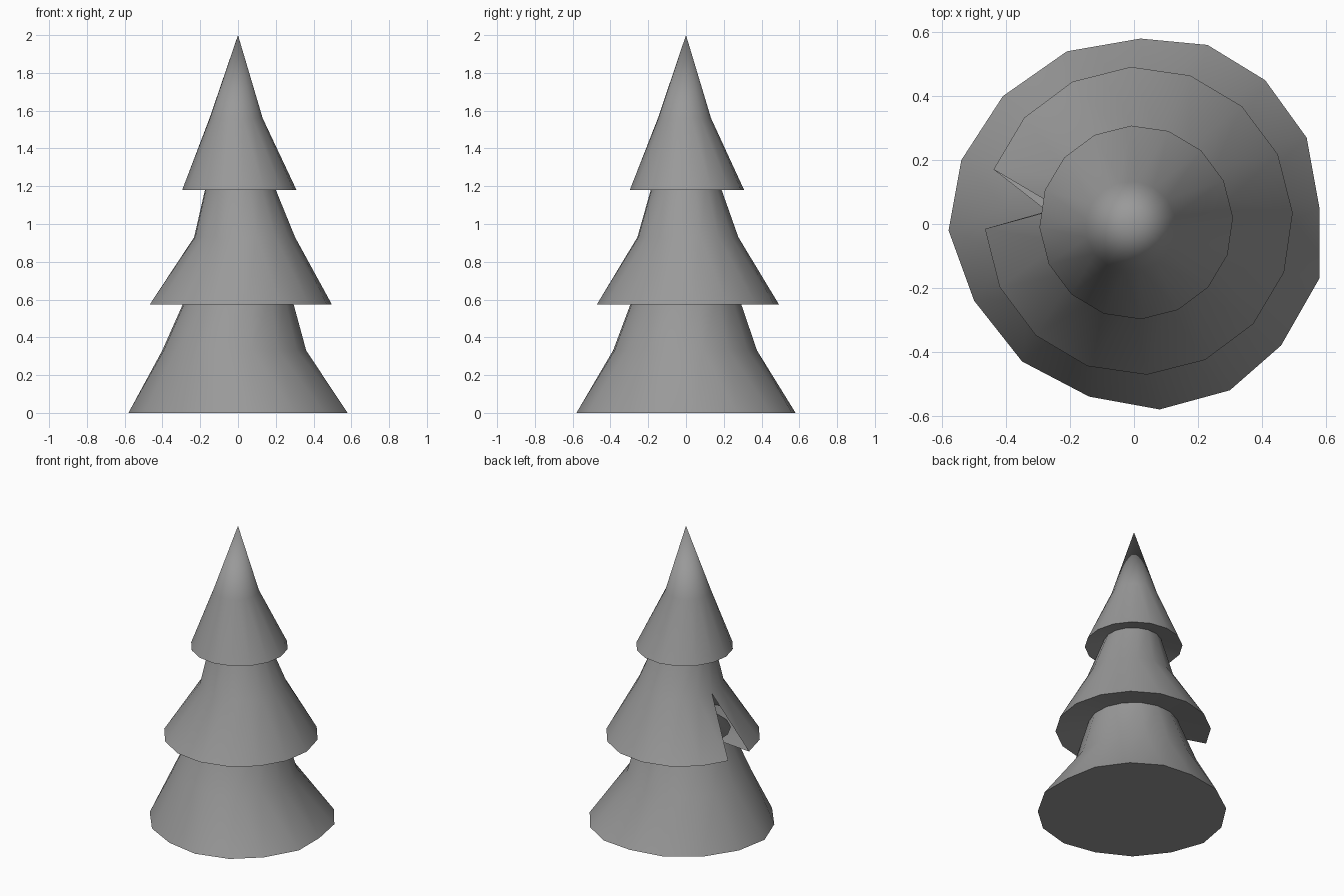
import bpy
import bmesh
import math

SIDES = 16
cube = bpy.data.objects.get("Cube")
if cube:
    bpy.data.objects.remove(cube, do_unlink=True)

grey = bpy.data.materials.new("plain_grey")
grey.use_nodes = True
colour = (0.32, 0.32, 0.32, 1)
grey.diffuse_color = colour
grey.node_tree.nodes["Principled BSDF"].inputs["Base Color"].default_value = colour


def circle(radius, z, centre=(0, 0), half_turn=True):
    """Points of a ring; inner rings sit half a step round from the rims."""
    points = []
    for i in range(SIDES):
        angle = math.radians(3) + math.tau * (i + 0.5 * half_turn) / SIDES
        points.append((centre[0] + radius * math.cos(angle),
                       centre[1] + radius * math.sin(angle), z))
    return points


def build_tier(name, rim, kink, top=None, apex=None, neck=None, gap=None):
    """A skirt of branches: underside or base, flared rim, bend, then neck or tip."""
    bm = bmesh.new()

    def add(points):
        return [bm.verts.new(p) for p in points]

    rim_v, kink_v = add(rim), add(kink)
    neck_v = add(neck) if neck else None
    top_v = add(top) if top else None
    tip = bm.verts.new(apex) if apex else None
    for i in range(SIDES):
        j = (i + 1) % SIDES
        # flared skirt
        if i != gap:
            bm.faces.new((rim_v[i], rim_v[j], kink_v[i]))
        bm.faces.new((rim_v[j], kink_v[j], kink_v[i]))
        # underside
        if neck_v:
            if i != gap:
                bm.faces.new((neck_v[i], rim_v[j], rim_v[i]))
            bm.faces.new((neck_v[i], neck_v[j], rim_v[j]))
        # steeper upper part
        if top_v:
            bm.faces.new((kink_v[i], kink_v[j], top_v[j], top_v[i]))
        else:
            bm.faces.new((kink_v[i], kink_v[j], tip))
    if not neck_v:
        bm.faces.new(rim_v[::-1])

    mesh = bpy.data.meshes.new(name)
    bm.to_mesh(mesh)
    bm.free()
    mesh.materials.append(grey)
    obj = bpy.data.objects.new(name, mesh)
    bpy.context.collection.objects.link(obj)
    bpy.ops.object.select_all(action="DESELECT")
    obj.select_set(True)
    bpy.context.view_layer.objects.active = obj
    bpy.ops.object.shade_smooth_by_angle(angle=math.radians(40))
    return obj


# Uneven outline of the base
base_outline = [
    (.58, .05), (.54, .27), (.41, .45), (.23, .56),
    (.02, .58), (-.21, .54), (-.41, .4), (-.54, .2),
    (-.58, -.02), (-.5, -.24), (-.35, -.43), (-.14, -.54),
    (.08, -.58), (.3, -.52), (.46, -.38), (.58, -.17)]
base_rim = [(x, y, 0) for x, y in base_outline]

# Rings shared by neighbouring tiers
lower_neck = circle(0.28, 0.62, (0.005, 0))
upper_neck = circle(0.18, 1.21, (0.01, 0))

build_tier("lower_branches", base_rim,
           circle(0.385, 0.33, (-0.02, -0.005)), top=lower_neck)

# Middle tier has one wedge missing on its right side
build_tier("middle_branches", circle(0.482, 0.575, (0.015, 0.01), False),
           circle(0.27, 0.93, (0.035, 0.01)),
           top=upper_neck, neck=lower_neck, gap=7)

build_tier("top_branches", circle(0.303, 1.18, (0.007, 0.005), False),
           circle(0.142, 1.56, (-0.01, -0.008)),
           apex=(0, 0, 2), neck=upper_neck)
